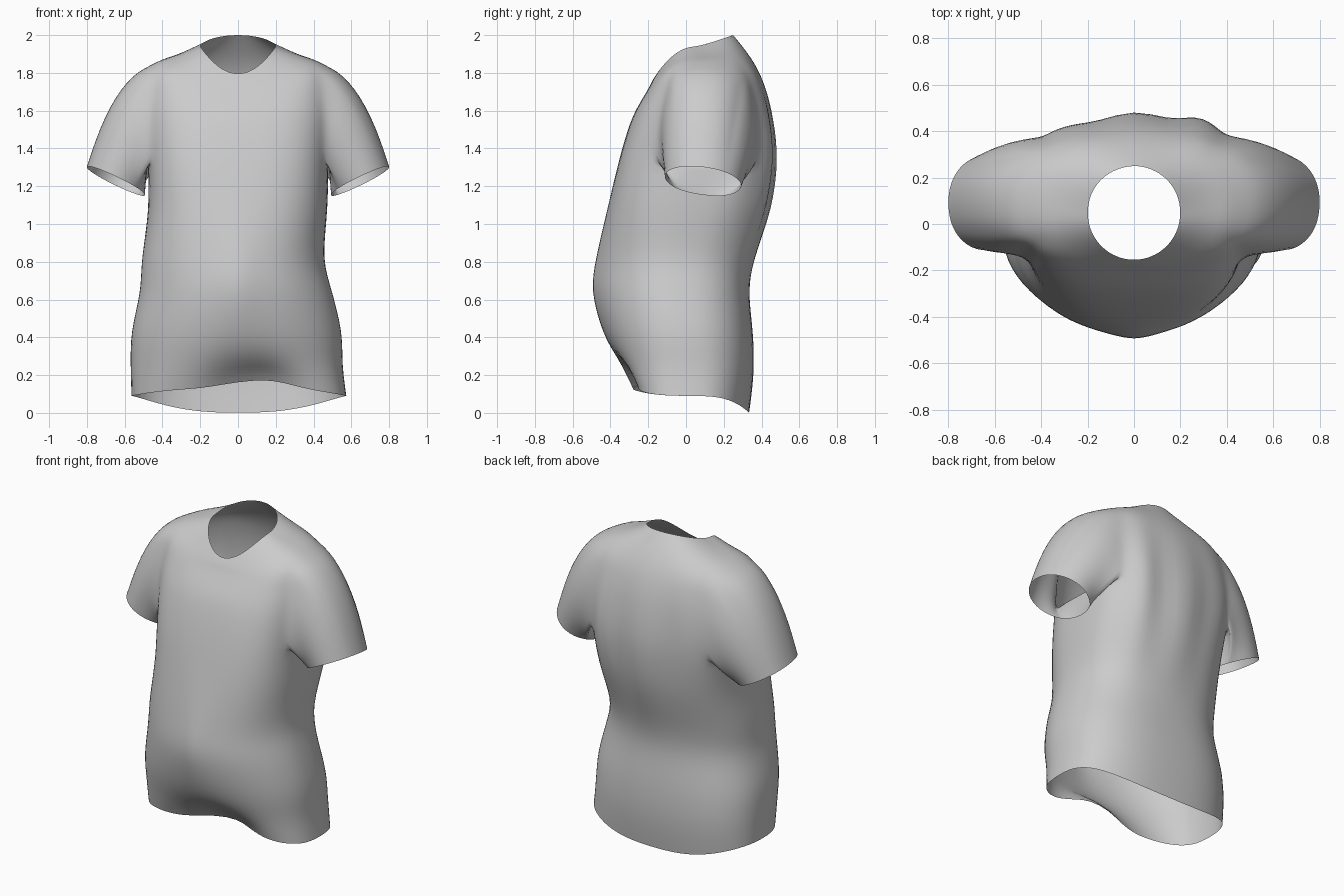
import bpy, bmesh, math
from mathutils import Vector

if "Cube" in bpy.data.objects:
    bpy.data.objects.remove(bpy.data.objects["Cube"])

COLS = 40                  # points around the torso
ARM_FRONT, ARM_BACK = 3, 5  # armhole reach, in columns, in front of and behind the flank
SLEEVE_STEPS = 6

# key torso rings: z front, z side, z back, x left, x right, y front, y back, front roundness
KEYS = [
    (.13, .09, .00, -.565, .575, -.305, .335, 2.8),
    (.265, .25, .21, -.57, .555, -.37, .36, 2.4),
    (.43, .43, .43, -.565, .55, -.44, .355, 2.1),
    (.64, .64, .64, -.52, .50, -.49, .335, 1.95),
    (.82, .82, .82, -.51, .455, -.47, .365, 2.1),
    (1.08, 1.08, 1.08, -.475, .475, -.415, .455, 2.6),
    (1.34, 1.34, 1.34, -.48, .48, -.355, .49, 3.0),
    (1.54, 1.56, 1.56, -.49, .49, -.295, .465, 3.0),
    (1.64, 1.72, 1.715, -.48, .48, -.245, .425, 2.9),
    (1.715, 1.845, 1.83, -.46, .46, -.20, .375, 2.7),
    (1.76, 1.89, 1.92, -.335, .335, -.178, .315, 2.3),
    (1.795, 1.94, 2.0, -.20, .20, -.155, .25, 2.0),
]
ARM_LOW, ARM_TOP = 12, 18      # rings bounding the armhole


def with_midpoints(keys):
    """Add one smoothly interpolated ring between each pair of key rings."""
    rings = []
    last = len(keys) - 1
    for i in range(last):
        around = (keys[max(i - 1, 0)], keys[i], keys[i + 1], keys[min(i + 2, last)])
        rings.append(keys[i])
        rings.append(tuple((9 * (b + c) - a - d) / 16 for a, b, c, d in zip(*around)))
    return rings + [keys[last]]


def bump(x, centre, width):
    return math.exp(-((x - centre) / width) ** 2)


def ring_point(ring, j):
    zf, zs, zb, xl, xr, yf, yb, nf = ring
    t = 2 * math.pi * j / COLS
    c, s = math.cos(t), math.sin(t)
    n = 2.6 + .7 * bump(zs, 1.4, .3) - 4 * max(0, zs - 1.8) if s > 0 else nf
    x = (xr if c > 0 else -xl) * math.copysign(abs(c) ** (2 / n), c)
    yc = (yf + yb) / 2
    y = yc + (yb - yf) / 2 * math.copysign(abs(s) ** (2 / n), s)
    tilt = 2 if s < 0 else 1.2 if zs > 1.8 else 2.6
    z = zs + ((zb if s > 0 else zf) - zs) * abs(s) ** tilt
    # vertical folds down the upper back
    back = max(0, s) * bump(zs, 1.3, .38)
    y += back * (.06 * bump(x, .02, .08) + .045 * bump(x, .29, .09) - .045)
    # belly ridge and the wavy, tucked front hem
    front = max(0, -s)
    y -= front * .02 * (bump(x, 0, .08) - .4) * bump(zs, .75, .3)
    y += front * .095 * bump(x, .08, .22) * bump(zs, .1, .15)
    z += front * .05 * bump(x, .12, .2) * bump(zs, .09, .12)
    return Vector((x, y, z))


def add_sleeve(bm, loop, side):
    """Loft from the armhole edge to the tilted cuff."""
    ys, zs = [v.co.y for v in loop], [v.co.z for v in loop]
    yc, zc = (min(ys) + max(ys)) / 2, (min(zs) + max(zs)) / 2
    ry, rz = (max(ys) - min(ys)) / 2, (max(zs) - min(zs)) / 2
    paths = []
    for v in loop:
        a = math.atan2((v.co.y - yc) / ry, (v.co.z - zc) / rz)
        up = (1 + math.cos(a)) / 2
        cuff = Vector((side * (.645 + .157 * math.cos(a)), .09 + .207 * math.sin(a),
                       1.227 + .075 * math.cos(a) - .025 * math.sin(a)))
        ctrl = (v.co + cuff) / 2 + Vector((side * .035 * up, .03 * math.sin(a) + .02,
                                           .20 * up ** 1.5))
        path = [v]
        for k in range(1, SLEEVE_STEPS + 1):
            f = k / SLEEVE_STEPS
            path.append(bm.verts.new(v.co * (1 - f) ** 2 + ctrl * 2 * f * (1 - f) + cuff * f * f))
        paths.append(path)
    for p, q in zip(paths, paths[1:] + paths[:1]):
        for k in range(SLEEVE_STEPS):
            bm.faces.new((p[k], q[k], q[k + 1], p[k + 1]))


bm = bmesh.new()
rings = with_midpoints(KEYS)
grid = [[bm.verts.new(ring_point(r, j)) for j in range(COLS)] for r in rings]

# column span of each armhole: right, then left
HALF = COLS // 2
SPANS = [(1, -ARM_FRONT, ARM_BACK), (-1, HALF - ARM_BACK, HALF + ARM_FRONT)]
open_cols = {j % COLS for _, a, b in SPANS for j in range(a, b)}

# torso, leaving the two armholes open
for i in range(len(rings) - 1):
    for j in range(COLS):
        if ARM_LOW <= i < ARM_TOP and j in open_cols:
            continue
        k = (j + 1) % COLS
        bm.faces.new((grid[i][j], grid[i][k], grid[i + 1][k], grid[i + 1][j]))

# sleeves grow out of the armhole edges
seams = []
for side, a, b in SPANS:
    loop = [grid[ARM_LOW][j % COLS] for j in range(a, b)]
    loop += [grid[i][b % COLS] for i in range(ARM_LOW, ARM_TOP)]
    loop += [grid[ARM_TOP][j % COLS] for j in range(b, a, -1)]
    loop += [grid[i][a % COLS] for i in range(ARM_TOP, ARM_LOW, -1)]
    add_sleeve(bm, loop, side)
    seams += loop

# relax the armhole seams
for _ in range(2):
    bmesh.ops.smooth_vert(bm, verts=seams, factor=.5,
                          use_axis_x=True, use_axis_y=True, use_axis_z=True)

for v in [v for v in bm.verts if not v.link_faces]:
    bm.verts.remove(v)
bmesh.ops.recalc_face_normals(bm, faces=bm.faces)
if sum(f.normal.dot(f.calc_center_median() - Vector((0, 0, 1))) for f in bm.faces) < 0:
    bmesh.ops.reverse_faces(bm, faces=bm.faces)
for f in bm.faces:
    f.smooth = True

mesh = bpy.data.meshes.new("shirt")
bm.to_mesh(mesh)
bm.free()
shirt = bpy.data.objects.new("shirt", mesh)
bpy.context.collection.objects.link(shirt)

cloth = bpy.data.materials.new("light grey cloth")
cloth.diffuse_color = (.6, .6, .6, 1)
cloth.use_nodes = True
cloth.node_tree.nodes["Principled BSDF"].inputs["Base Color"].default_value = cloth.diffuse_color
mesh.materials.append(cloth)

# soften the cloth
sub = shirt.modifiers.new("soften", 'SUBSURF')
sub.levels = sub.render_levels = 1
